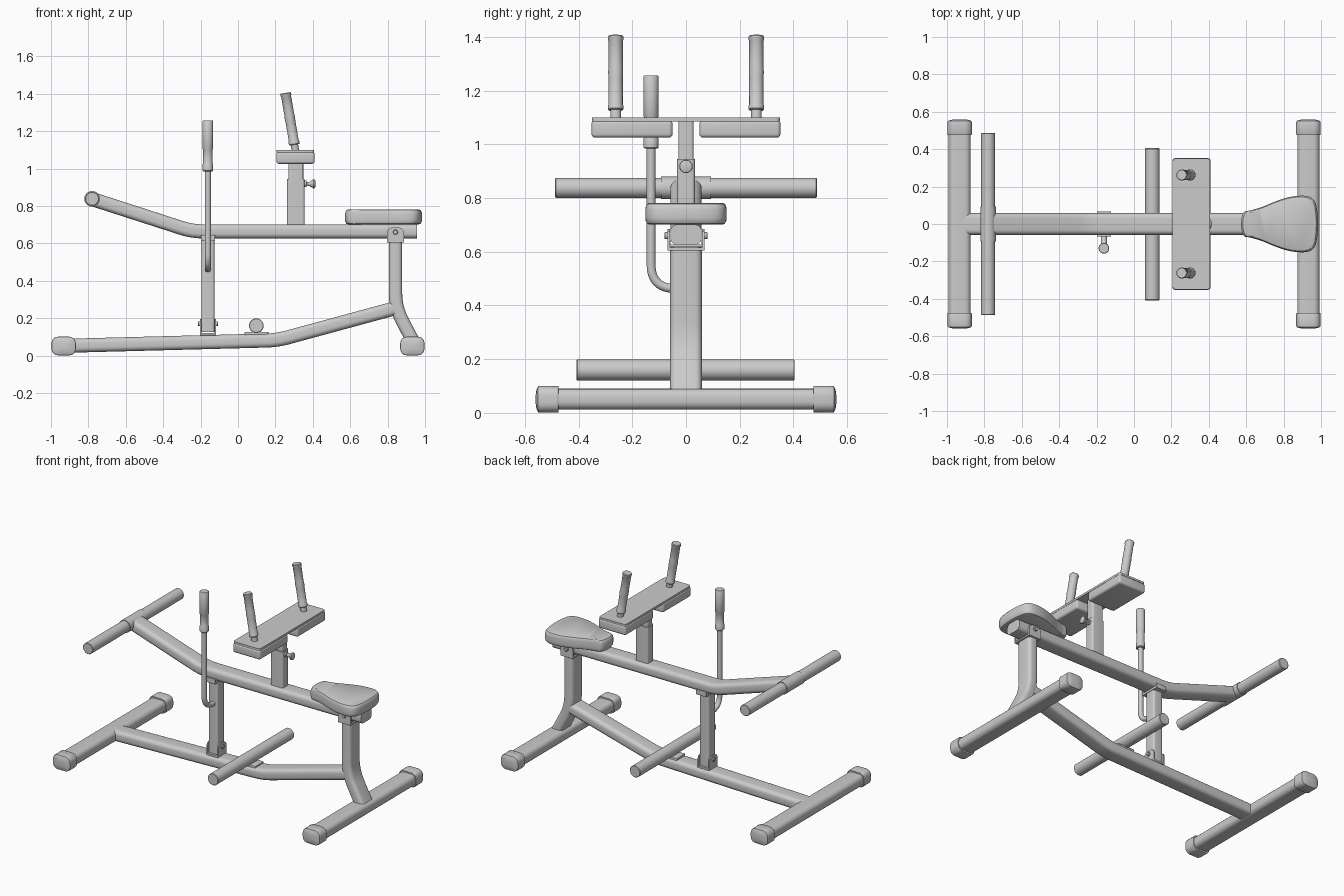
import bpy, bmesh, math
from mathutils import Vector as V

if "Cube" in bpy.data.objects:
    bpy.data.objects.remove(bpy.data.objects["Cube"])

X, Y, Z = V((1, 0, 0)), V((0, 1, 0)), V((0, 0, 1))


def rrect(w, h, r, n=5):
    """Rounded rectangle section."""
    out = []
    for k, (sx, sy) in enumerate([(1, 1), (-1, 1), (-1, -1), (1, -1)]):
        for i in range(n + 1):
            a = math.pi / 2 * (k + i / n)
            out.append((sx * (w / 2 - r) + r * math.cos(a), sy * (h / 2 - r) + r * math.sin(a)))
    return out


CIRCLE = [(math.cos(i * math.tau / 32), math.sin(i * math.tau / 32)) for i in range(32)]


def fillet(pts, r, n=8):
    """Round the inner corners of a path."""
    pts = [V(p) for p in pts]
    out = [pts[0]]
    for a, b, c in zip(pts, pts[1:], pts[2:]):
        p, q = b + (a - b).normalized() * r, b + (c - b).normalized() * r
        for i in range(n + 1):
            t = i / n
            out.append(p * (1 - t) ** 2 + b * 2 * t * (1 - t) + q * t * t)
    return out + [pts[-1]]


def finish(name, bm, bevel=0):
    bmesh.ops.recalc_face_normals(bm, faces=bm.faces)
    if bevel:
        edges = [e for e in bm.edges if e.calc_face_angle(0) > math.radians(40)]
        bmesh.ops.bevel(bm, geom=edges, offset=bevel, segments=4, profile=0.5, affect='EDGES')
    me = bpy.data.meshes.new(name)
    bm.to_mesh(me)
    bm.free()
    me.polygons.foreach_set("use_smooth", [True] * len(me.polygons))
    me.set_sharp_from_angle(angle=math.radians(32))
    ob = bpy.data.objects.new(name, me)
    bpy.context.collection.objects.link(ob)
    return ob


def sweep(name, pts, side, section, scales=None, bevel=0):
    """Sweep a closed section along a planar path; side is the plane normal."""
    pts = [V(p) for p in pts]
    scales = scales or [1] * len(pts)
    bm = bmesh.new()
    rings = []
    for i, p in enumerate(pts):
        d = V((0, 0, 0))
        if i:
            d += (p - pts[i - 1]).normalized()
        if i < len(pts) - 1:
            d += (pts[i + 1] - p).normalized()
        up = side.cross(d.normalized())
        rings.append([bm.verts.new(p + (side * u + up * v) * scales[i]) for u, v in section])
    n = len(section)
    for a, b in zip(rings, rings[1:]):
        for i in range(n):
            bm.faces.new((a[i], a[(i + 1) % n], b[(i + 1) % n], b[i]))
    bm.faces.new(rings[0][::-1])
    bm.faces.new(rings[-1])
    return finish(name, bm, bevel)


def rod(name, start, axis, side, stations):
    """Turned part: stations are (distance along axis, radius)."""
    return sweep(name, [V(start) + axis * d for d, r in stations], side, CIRCLE, [r for d, r in stations])


def box(name, lo, hi, bevel=0.004):
    lo, hi = V(lo), V(hi)
    bm = bmesh.new()
    bmesh.ops.create_cube(bm, size=1)
    for v in bm.verts:
        v.co = V([(lo[i] + hi[i]) / 2 + v.co[i] * (hi[i] - lo[i]) for i in range(3)])
    return finish(name, bm, bevel)


# Floor crossbars with end caps
for tag, x in (("rear", -0.932), ("front", 0.932)):
    sweep(tag + "_foot_bar", [(x, -0.54, 0.051), (x, 0.54, 0.051)], X, rrect(0.118, 0.078, 0.03))
    for s in (-1, 1):
        sweep(f"{tag}_foot_cap_{'left' if s < 0 else 'right'}",
              [(x, s * y, 0.051) for y in (0.475, 0.478, 0.543, 0.551, 0.557, 0.56)], X,
              rrect(0.13, 0.1, 0.036), [0.97, 1, 1, 0.97, 0.7, 0.3])

# Main frame tubes
tube = rrect(0.116, 0.075, 0.026)
sweep("base_beam", fillet([(-0.93, 0, 0.052), (0.21, 0, 0.082), (0.84, 0, 0.253)], 0.06), Y, tube)
sweep("front_post", fillet([(0.842, 0, 0.62), (0.842, 0, 0.255), (0.95, 0, 0.05)], 0.08), Y,
      rrect(0.118, 0.072, 0.024))
sweep("lever_beam", fillet([(-0.775, 0, 0.835), (-0.245, 0, 0.664), (0.957, 0, 0.664)], 0.06), Y, tube)

# Weight bar and its collar
rod("weight_bar", (-0.78, 0, 0.838), Y, X,
    [(-0.487, 0.034), (-0.484, 0.0375), (0.484, 0.0375), (0.487, 0.034)])
rod("weight_bar_collar", (-0.78, 0, 0.838), Y, X, [(-0.093, 0.042), (0.093, 0.042)])

# Pivot bracket on the front post
plate = [(-0.046, -0.04), (0.046, -0.04), (0.046, 0.015), (0.038, 0.031), (0.022, 0.04),
         (-0.022, 0.04), (-0.038, 0.031), (-0.046, 0.015)]
for s in (-1, 1):
    tag = "left" if s < 0 else "right"
    sweep("pivot_plate_" + tag, [(0.842, s * 0.064 - 0.005, 0.645), (0.842, s * 0.064 + 0.005, 0.645)], X, plate)
    rod("pivot_bolt_" + tag, (0.842, 0, 0.66), Y * s, X, [(0.06, 0.013), (0.078, 0.013), (0.081, 0.01)])
box("pivot_bracket_base", (0.796, -0.069, 0.604), (0.888, 0.069, 0.616), 0.002)

# Support post with hinge bracket, bolts and beam cradle
sx = -0.161
sweep("support_post", [(sx, 0, 0.125), (sx, 0, 0.635)], X, rrect(0.07, 0.075, 0.012))
box("support_hinge_base", (sx - 0.043, -0.045, 0.108), (sx + 0.043, 0.045, 0.122), 0.002)
for s in (-1, 1):
    tag = "rear" if s < 0 else "front"
    cx = sx + s * 0.039
    sweep("support_hinge_plate_" + tag, [(cx - 0.004, 0, 0.155), (cx + 0.004, 0, 0.155)], Y,
          [(u, -v) for u, v in plate])
    rod("support_bolt_" + tag, (sx, 0, 0.17), X * s, Y, [(0.04, 0.013), (0.051, 0.013), (0.054, 0.009)])
    box("support_cradle_side_" + tag, (sx - 0.038, s * 0.063 - 0.005, 0.612), (sx + 0.038, s * 0.063 + 0.005, 0.645), 0.002)
box("support_cradle_base", (sx - 0.038, -0.068, 0.612), (sx + 0.038, 0.068, 0.628), 0.002)

# Release lever with grip
path = fillet([(sx, -0.13, 1.0), (sx, -0.13, 0.467), (sx, -0.025, 0.462)], 0.085, 12)
sweep("release_lever", path, X, CIRCLE, [0.0165] * len(path))
rod("release_grip", (sx, -0.13, 0), Z, X,
    [(0.985, 0.025), (0.989, 0.028), (1.022, 0.028), (1.027, 0.0255), (1.1, 0.0255),
     (1.106, 0.0285), (1.252, 0.0285), (1.256, 0.026)])

# Foot rest bar on its mount
rod("foot_rest_bar", (0.098, 0, 0.16), Y, X,
    [(-0.408, 0.036), (-0.405, 0.039), (0.402, 0.039), (0.405, 0.036)])
box("foot_rest_mount", (0.036, -0.045, 0.1), (0.162, 0.045, 0.127), 0.003)

# Telescoping knee pad post and locking knob
sweep("pad_post_sleeve", [(0.309, 0, 0.68), (0.309, 0, 0.945)], X, rrect(0.094, 0.066, 0.012))
sweep("pad_post", [(0.309, 0, 0.9), (0.309, 0, 1.095)], X, rrect(0.08, 0.056, 0.01))
rod("locking_knob", (0, 0, 0.918), X, Y,
    [(0.35, 0.017), (0.366, 0.017), (0.368, 0.009), (0.382, 0.011), (0.404, 0.025), (0.411, 0.023), (0.414, 0.014)])

# Knee pads, top plate and hand grips
sweep("pad_plate", [(0.307, 0, 1.086), (0.307, 0, 1.1)], X, rrect(0.2, 0.7, 0.015))
lean = V((-0.053, 0, 0.31)).normalized()
for s in (-1, 1):
    tag = "left" if s < 0 else "right"
    ys = sorted((s * 0.05, s * 0.352))
    box("knee_pad_" + tag, (0.205, ys[0], 1.025), (0.41, ys[1], 1.09), 0.014)
    base = (0.308, s * 0.262, 1.09)
    rod("handle_rod_" + tag, base, lean, Y, [(0, 0.02), (0.1, 0.02)])
    rod("handle_grip_" + tag, base, lean, Y,
        [(0.038, 0.026), (0.042, 0.029), (0.055, 0.029), (0.06, 0.0265), (0.16, 0.0265), (0.18, 0.028),
         (0.205, 0.0265), (0.3, 0.0265), (0.304, 0.029), (0.315, 0.029), (0.319, 0.026)])

# Pear-shaped seat from a smooth closed outline
half = [(0.586, 0.062), (0.625, 0.073), (0.684, 0.091), (0.754, 0.12), (0.834, 0.145),
        (0.91, 0.151), (0.954, 0.136), (0.976, 0.093)]
ring = [(0.572, 0)] + half + [(0.984, 0)] + [(x, -y) for x, y in reversed(half)]
outline = []
for i in range(len(ring)):
    a, b, c, d = (V((*ring[(i + k) % len(ring)], 0)) for k in (-1, 0, 1, 2))
    for j in range(4):
        t = j / 4
        p = 0.5 * (2 * b + (c - a) * t + (2 * a - 5 * b + 4 * c - d) * t ** 2 + (3 * b - a - 3 * c + d) * t ** 3)
        outline.append((p.x - 0.78, p.y))
prof = [(0.702, 0.92), (0.705, 0.96), (0.714, 0.99), (0.726, 1), (0.758, 1), (0.77, 0.985), (0.778, 0.955), (0.782, 0.9)]
sweep("seat", [(0.78, 0, z) for z, k in prof], X, outline, [k for z, k in prof])
